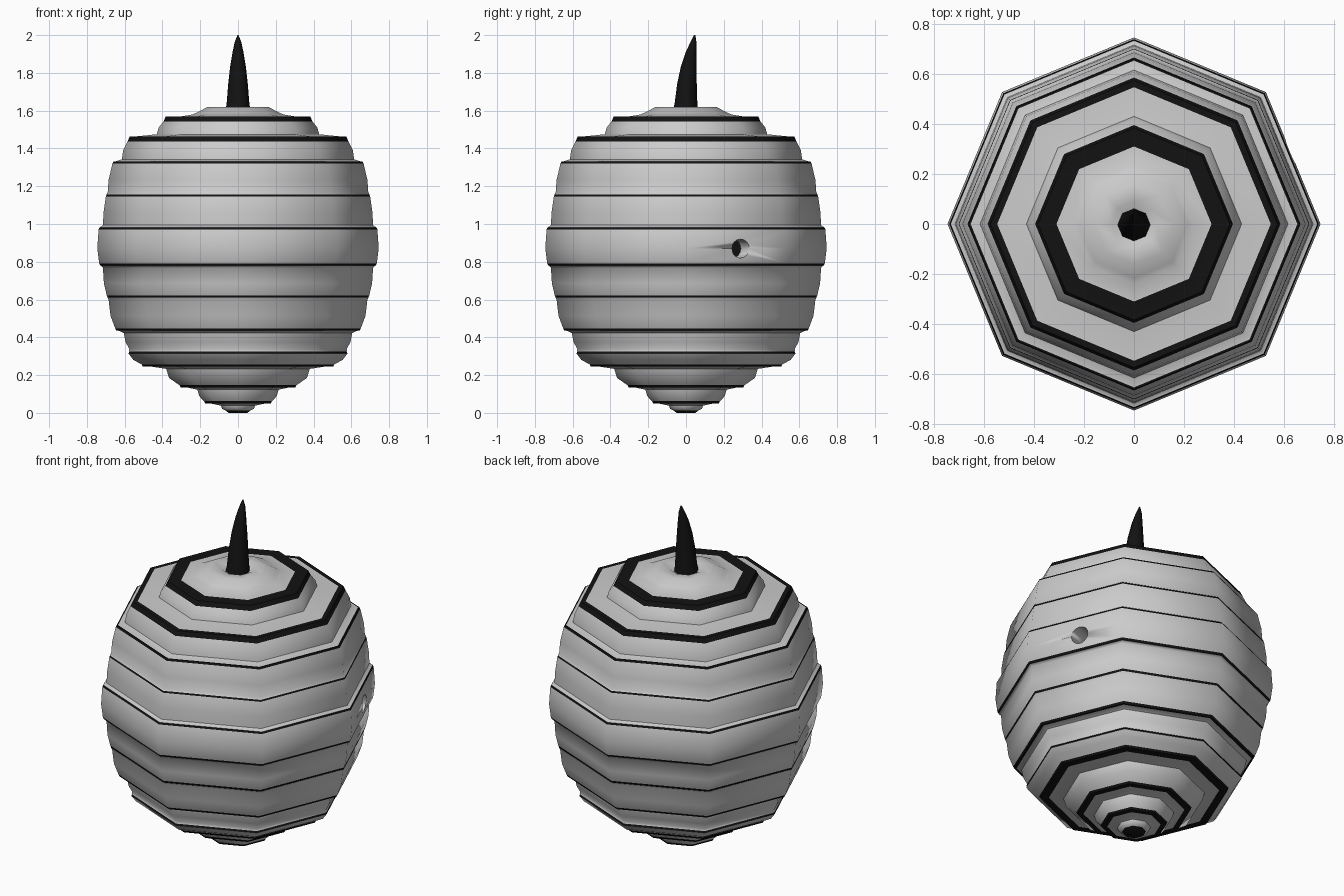
import bpy, bmesh, math
from mathutils import Matrix, Vector

if "Cube" in bpy.data.objects:
    bpy.data.objects.remove(bpy.data.objects["Cube"])

SIDES = 8

def material(name, c):
    m = bpy.data.materials.new(name)
    m.diffuse_color = (c, c, c, 1)
    m.use_nodes = True
    m.node_tree.nodes["Principled BSDF"].inputs["Base Color"].default_value = m.diffuse_color
    return m

grey, dark = material("hive_grey", 0.8), material("hive_dark", 0.006)

def finish(name, bm, angle):
    bmesh.ops.recalc_face_normals(bm, faces=bm.faces)
    me = bpy.data.meshes.new(name)
    bm.to_mesh(me)
    bm.free()
    me.materials.append(grey)
    me.materials.append(dark)
    ob = bpy.data.objects.new(name, me)
    bpy.context.collection.objects.link(ob)
    bpy.ops.object.select_all(action='DESELECT')
    ob.select_set(True)
    bpy.context.view_layer.objects.active = ob
    bpy.ops.object.shade_smooth_by_angle(angle=math.radians(angle))
    return ob

def loft(name, rings, angle):
    """rings: (radius x, radius y, centre y, z, material of the strip above)"""
    bm = bmesh.new()
    loops = []
    for rx, ry, cy, z, _ in rings:
        loops.append([bm.verts.new((rx * math.cos(a), cy + ry * math.sin(a), z))
                      for a in (2 * math.pi * i / SIDES for i in range(SIDES))])
    for k in range(len(loops) - 1):
        for i in range(SIDES):
            j = (i + 1) % SIDES
            f = bm.faces.new((loops[k][i], loops[k][j], loops[k + 1][j], loops[k + 1][i]))
            f.material_index = rings[k][4]
    for loop in (loops[0], loops[-1]):
        bm.faces.new(loop).material_index = 1
    return finish(name, bm, angle)

# Stacked bands: z bottom, z top, radius bottom / middle / top
bands = [
    (0.00, 0.05, 0.06, 0.085, 0.09),
    (0.05, 0.135, 0.18, 0.205, 0.215),
    (0.135, 0.245, 0.31, 0.365, 0.38),
    (0.245, 0.325, 0.51, 0.555, 0.58),
    (0.325, 0.435, 0.575, 0.595, 0.605),
    (0.435, 0.61, 0.65, 0.675, 0.685),
    (0.61, 0.78, 0.695, 0.71, 0.715),
    (0.78, 0.982, 0.735, 0.745, 0.738),
    (0.982, 1.155, 0.715, 0.712, 0.70),
    (1.155, 1.33, 0.69, 0.685, 0.665),
    (1.33, 1.463, 0.615, 0.608, 0.585),
    (1.463, 1.568, 0.43, 0.42, 0.395),
    (1.568, 1.62, 0.24, 0.215, 0.16),
]

# Profile with a dark ledge on the wider band of every joint
profile = [(0.05, 0.0, 1), (0.065, 0.012, 0)]
for n, (z0, z1, r0, rm, r1) in enumerate(bands):
    if n:
        profile.append((r0, z0 + 0.012, 0))
    profile.append((rm, z0 + (z1 - z0) * 0.45, 0))
    if n == len(bands) - 1:
        break
    nxt = bands[n + 1][2]
    step = nxt - r1
    if step > 0:      # next band is wider: ledge faces down
        profile += [(r1, z1 - 0.012, 0), (r1 + step * 0.6, z1, 1), (nxt - 0.006, z1, 1)]
    else:             # next band is narrower: ledge faces up
        big = n >= 10
        profile += [(r1, z1 - (0.026 if big else 0.01), 1), (r1 - (0.012 if big else 0.005), z1, 1),
                    (r1 + step * (0.55 if n == 11 else 0.25), z1, 0)]
profile += [(0.16, 1.62, 0), (0.09, 1.615, 0), (0.05, 1.59, 1)]
hive = loft("hive_body", [(r, r, 0, z, m) for r, z, m in profile], 50)

# Entrance hole on the right side
out = Vector((math.cos(math.pi / 8), math.sin(math.pi / 8), 0))
bm = bmesh.new()
bmesh.ops.create_cone(bm, cap_ends=True, segments=16, radius1=0.05, radius2=0.05, depth=0.3,
                      matrix=Matrix.Translation(Vector((0.625, 0.29, 0.87)) + out * 0.03)
                      @ out.to_track_quat('Z', 'Y').to_matrix().to_4x4())
for f in bm.faces:
    f.material_index = 1 if len(f.verts) > 4 else 0
cutter = finish("entrance_cutter", bm, 50)
cutter.hide_render = True
cutter.hide_set(True)
cut = hive.modifiers.new("entrance", 'BOOLEAN')
cut.operation = 'DIFFERENCE'
cut.solver = 'EXACT'
cut.object = cutter

# Curved hanging spike: half width, y front, y back, z
spike = [(0.068, -0.072, 0.062, 1.58), (0.06, -0.06, 0.06, 1.64), (0.052, -0.047, 0.057, 1.74),
         (0.042, -0.028, 0.055, 1.83), (0.029, -0.002, 0.055, 1.91),
         (0.017, 0.025, 0.055, 1.965), (0.003, 0.042, 0.05, 2.0)]
loft("hanging_spike", [(w, (b - a) / 2, (a + b) / 2, z, 1) for w, a, b, z in spike], 50)
